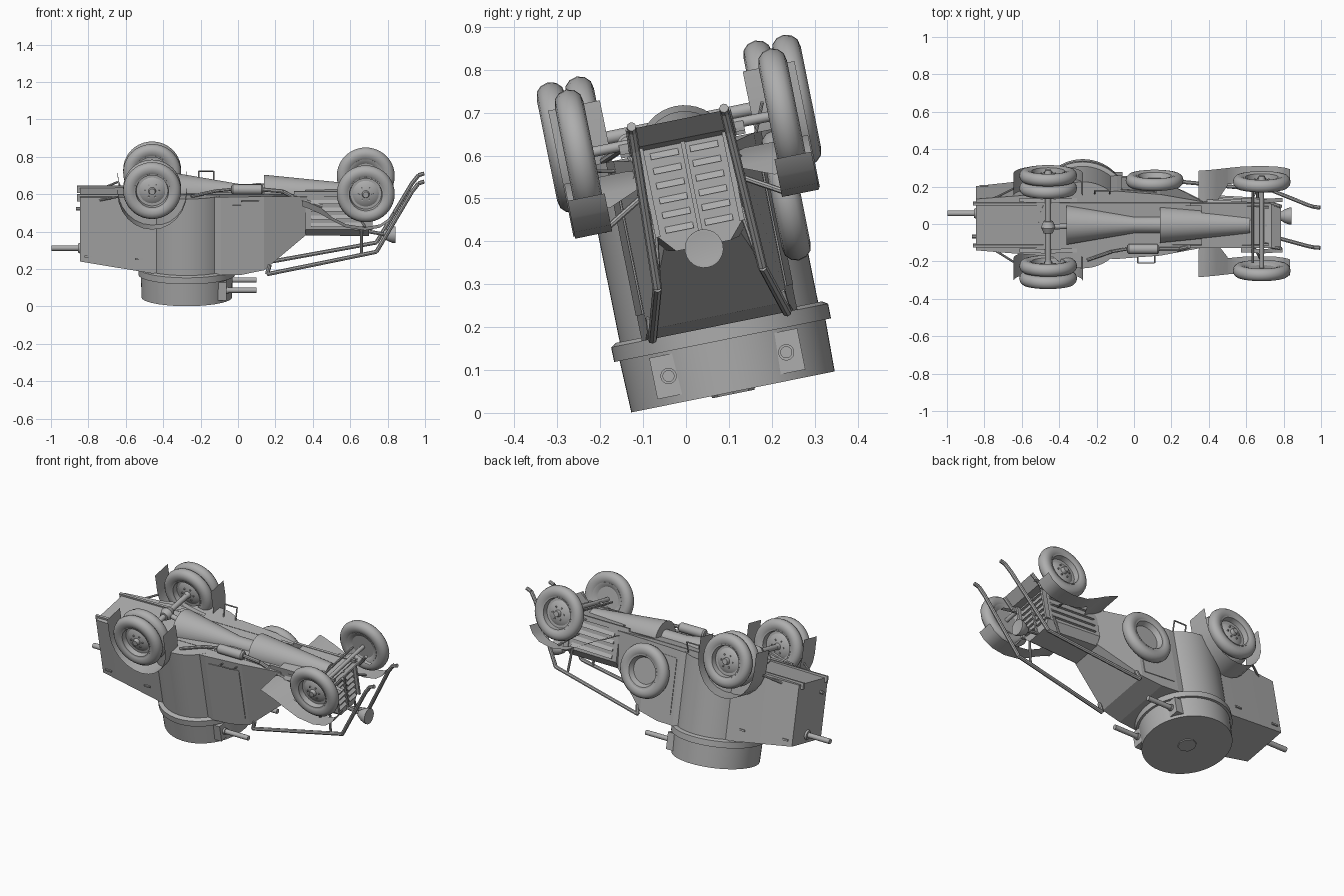
import bpy, bmesh, math
from mathutils import Matrix, Vector

# The car lies on its turret roof: built wheels-up, then rolled sideways
PLACE = Matrix.Translation((0, 0.11, 0.047)) @ Matrix.Rotation(math.radians(11.4), 4, 'X')
GREY = bpy.data.materials.new("plain_grey")
GREY.diffuse_color = (0.42, 0.42, 0.42, 1)


def finish(name, bm, angle=32):
    bmesh.ops.recalc_face_normals(bm, faces=bm.faces)
    bm.transform(PLACE)
    me = bpy.data.meshes.new(name)
    bm.to_mesh(me)
    bm.free()
    me.materials.append(GREY)
    for p in me.polygons:
        p.use_smooth = True
    me.set_sharp_from_angle(angle=math.radians(angle))
    ob = bpy.data.objects.new(name, me)
    bpy.context.collection.objects.link(ob)
    return ob


def box(name, lo, hi):
    bm = bmesh.new()
    size = [h - l for l, h in zip(lo, hi)]
    mid = [(h + l) / 2 for l, h in zip(lo, hi)]
    bmesh.ops.create_cube(bm, size=1, matrix=Matrix.Translation(mid) @ Matrix.Diagonal((*size, 1)))
    return finish(name, bm)


def lathe(name, prof, centre, axis, n=40, angle=32):
    """Spin (radius, along) points round the given axis."""
    bm = bmesh.new()
    q = Vector((0, 0, 1)).rotation_difference(Vector(axis))
    rings = []
    for r, a in prof:
        if r == 0:
            rings.append([bm.verts.new(q @ Vector((0, 0, a)) + Vector(centre))] * n)
        else:
            rings.append([bm.verts.new(q @ Vector((r * math.cos(2 * math.pi * i / n), r * math.sin(2 * math.pi * i / n), a))
                                       + Vector(centre)) for i in range(n)])
    for A, B in zip(rings, rings[1:]):
        for i in range(n):
            j = (i + 1) % n
            vs = list(dict.fromkeys((A[i], A[j], B[j], B[i])))
            if len(vs) > 2:
                bm.faces.new(vs)
    return finish(name, bm, angle)


def rod(name, a, b, r, n=12):
    d = Vector(b) - Vector(a)
    return lathe(name, [(0, 0), (r, 0), (r, d.length), (0, d.length)], a, d.normalized(), n)


def pipe(name, pts, r):
    for a, b in zip(pts, pts[1:]):
        rod(name, a, b, r, 8)


def loft(name, sections):
    """Skin equal-length closed sections and cap the ends."""
    bm = bmesh.new()
    rings = [[bm.verts.new(v) for v in s] for s in sections]
    n = len(rings[0])
    for A, B in zip(rings, rings[1:]):
        for i in range(n):
            bm.faces.new((A[i], A[(i + 1) % n], B[(i + 1) % n], B[i]))
    bm.faces.new(rings[0])
    bm.faces.new(rings[-1])
    return finish(name, bm, 5)


def sheet(name, prof, y0, y1, t=0.008):
    """Bent plate following (x, z) points; y0 may be a list for a shaped edge."""
    bm = bmesh.new()
    inner = y0 if isinstance(y0, list) else [y0] * len(prof)
    rows = [(bm.verts.new((x, y, z)), bm.verts.new((x, y1, z))) for (x, z), y in zip(prof, inner)]
    for (a, b), (c, d) in zip(rows, rows[1:]):
        bm.faces.new((a, b, d, c))
    bmesh.ops.solidify(bm, geom=bm.faces[:], thickness=t)
    return finish(name, bm, 25)


# Armoured hull: x, roof half-width, roof z, floor half-width, floor z
hull = [(-0.845, 0.14, 0.225, 0.14, 0.575), (-0.45, 0.172, 0.165, 0.172, 0.58), (-0.09, 0.185, 0.16, 0.185, 0.585),
        (0.02, 0.176, 0.16, 0.176, 0.585), (0.14, 0.167, 0.183, 0.167, 0.585), (0.37, 0.09, 0.365, 0.125, 0.575)]
loft("hull", [[(x, -a, zr), (x, a, zr), (x, b, zf), (x, -b, zf)] for x, a, zr, b, zf in hull])
lathe("turret_basket", [(0, 0.15), (0.236, 0.15), (0.236, 0.585), (0, 0.585)], (-0.274, 0, 0), (0, 0, 1), 64)

# Bonnet with side louvres and shuttered radiator
loft("bonnet", [[(x, -a, zt + 0.04), (x, -a + 0.035, zt), (x, a - 0.035, zt), (x, a, zt + 0.04), (x, a, 0.6), (x, -a, 0.6)]
                for x, a, zt in ((0.36, 0.12, 0.355), (0.70, 0.10, 0.35))])
for s in (-1, 1):
    for i in range(4):
        z = 0.41 + i * 0.042
        loft("bonnet_louvre", [[(x, s * (y - 0.005), z), (x, s * (y + 0.012), z), (x, s * (y - 0.005), z + 0.028)]
                               for x, y in ((0.39, 0.118), (0.67, 0.102))])
    for i in range(6):
        z = 0.395 + i * 0.035
        loft("radiator_shutter", [[(0.695, y, z), (0.714, y, z), (0.695, y, z + 0.02)] for y in (s * 0.014, s * 0.08)])
    box("radiator_frame", (0.69, min(s * 0.094, s * 0.106), 0.39), (0.72, max(s * 0.094, s * 0.106), 0.62))
box("radiator_centre_bar", (0.69, -0.005, 0.36), (0.71, 0.005, 0.6))
sheet("front_apron", [(0.70, 0.595), (0.735, 0.605), (0.785, 0.65)], -0.112, 0.112, 0.01)

# Turret with roof cap, ring and twin guns
c = (-0.274, 0, 0)
lathe("turret", [(0, 0.002), (0.242, 0.002), (0.245, 0.13), (0, 0.13)], c, (0, 0, 1), 64)
lathe("turret_ring", [(0, 0.125), (0.258, 0.125), (0.258, 0.16), (0.245, 0.168), (0, 0.168)], c, (0, 0, 1), 64)
lathe("roof_cap", [(0, -0.003), (0.05, -0.003), (0.055, 0.01), (0, 0.01)], c, (0, 0, 1), 8)
for s in (-1, 1):
    y = s * 0.14
    box("gun_mount", (-0.13, y - 0.036, 0.02), (-0.062, y + 0.036, 0.118))
    rod("gun_barrel", (-0.1, y, 0.068), (0.1, y, 0.068), 0.014, 16)
    rod("gun_sleeve", (-0.1, y, 0.068), (-0.05, y, 0.068), 0.019, 16)
rod("rear_gun", (-0.84, 0, 0.27), (-0.998, 0, 0.27), 0.015, 16)
lathe("rear_gun_ball", [(0, 0), (0.03, 0), (0.024, 0.012), (0, 0.016)], (-0.843, 0, 0.27), (-1, 0, 0), 24)

# Tapered gear and engine shields under the floor
lathe("rear_shield", [(0, -0.36), (0.107, -0.36), (0.045, 0.0), (0.045, 0.145), (0, 0.145)], (0, 0, 0.575), (1, 0, 0))
lathe("engine_shield", [(0, 0.14), (0.098, 0.14), (0.05, 0.62), (0, 0.62)], (0, 0, 0.57), (1, 0, 0))

# Wheels: (radius, outward offset) spun round the axle
tyre = [(0.092, 0.024), (0.102, 0.03), (0.12, 0.034), (0.138, 0.03), (0.15, 0.018), (0.155, 0), (0.15, -0.018),
        (0.138, -0.03), (0.12, -0.034), (0.102, -0.03), (0.092, -0.024), (0.092, 0.024)]
disc = [(0, 0.032), (0.016, 0.032), (0.02, 0.012), (0.05, 0.008), (0.07, -0.004), (0.084, -0.004), (0.088, 0.026),
        (0.096, 0.028), (0.096, -0.028), (0.086, -0.026), (0.07, -0.016), (0, -0.016)]
cover = [(0, -0.002), (0.075, -0.002), (0.088, 0.026), (0.098, 0.028), (0.098, -0.028), (0, -0.02)]


def wheel(name, x, y, z, s, rim=disc):
    lathe(name + "_tyre", tyre, (x, y, z), (0, s, 0), 40, 50)
    lathe(name + "_rim", rim, (x, y, z), (0, s, 0), 40, 30)
    for i in range(6 if rim is disc else 0):
        a = i * math.pi / 3
        p = Vector((x + 0.037 * math.cos(a), y, z + 0.037 * math.sin(a)))
        rod(name + "_nut", p, p + Vector((0, s * 0.016, 0)), 0.005, 6)


RX, RZ, FX, FZ = -0.459, 0.64, 0.683, 0.615
for s in (-1, 1):
    wheel("rear_outer", RX, s * 0.28, RZ, s)
    wheel("rear_inner", RX, s * 0.212, RZ, -s)
    wheel("front", FX, s * 0.242, FZ, s)
wheel("spare", 0.11, 0.212, 0.427, 1, cover)

# Axles, steering and leaf springs
rod("rear_axle", (RX, -0.28, RZ), (RX, 0.28, RZ), 0.016)
lathe("differential", [(0, -0.035), (0.025, -0.032), (0.038, 0), (0.025, 0.032), (0, 0.035)], (RX, 0, RZ), (0, 1, 0), 20)
rod("drive_shaft", (RX, 0, RZ), (-0.3, 0, 0.6), 0.015)
rod("front_axle", (FX, -0.23, FZ), (FX, 0.23, FZ), 0.012)
rod("steering_rod", (0.635, -0.2, FZ), (0.635, 0.2, FZ), 0.006, 8)
for s in (-1, 1):
    y0, y1 = sorted((s * 0.108, s * 0.122))
    box("rear_frame_rail", (-0.86, y0, 0.55), (0.3, y1, 0.587))
    box("front_frame_rail", (0.3, y0, 0.575), (0.735, y1, 0.603))
    for i, h in enumerate((0.17, 0.12, 0.07)):
        for x, z in ((RX, RZ - 0.03), (FX, FZ - 0.008)):
            k = h * (0.9 if x < 0 else 0.65)
            sheet("leaf_spring", [(x - k, z - 0.02 + i * 0.008), (x, z + i * 0.008), (x + k, z - 0.02 + i * 0.008)],
                  *sorted((s * 0.126, s * 0.148)), 0.007)
    rod("spring_hanger", (0.785, s * 0.115, 0.65), (0.735, s * 0.118, 0.59), 0.01, 8)
    # Rear mudguard: rounded crown with straight flaps
    arc = [(RX - 0.185 * math.cos(t * math.pi / 12), RZ - 0.01 - 0.2 * math.sin(t * math.pi / 12)) for t in range(13)]
    sheet("rear_mudguard", [(RX - 0.185, 0.73)] + arc + [(RX + 0.185, 0.73)], *sorted((s * 0.17, s * 0.293)))
    rod("mudguard_stay", (-0.74, s * 0.145, 0.56), (RX - 0.185, s * 0.2, 0.59), 0.006, 8)
    # Front mudguard sweeping back to the hull, widening into a chamfered wing
    sheet("front_mudguard", [(0.5, 0.48), (0.58, 0.44), (0.68, 0.425), (0.76, 0.44), (0.81, 0.475), (0.835, 0.515)],
          *sorted((s * 0.202, s * 0.29)))
    sheet("mudguard_wing", [(0.345, 0.555), (0.37, 0.547), (0.44, 0.515), (0.5, 0.48)],
          [s * v for v in (0.14, 0.11, 0.11, 0.195)], s * 0.29)
    rod("front_stay", (0.62, s * 0.1, 0.5), (0.68, s * 0.22, 0.43), 0.007, 8)
    # Long guard bars running ahead of the bonnet
    pipe("guard_bar", [(0.17, s * 0.155, 0.21), (0.155, s * 0.16, 0.16), (0.74, s * 0.125, 0.275),
                       (0.93, s * 0.112, 0.60), (0.965, s * 0.11, 0.645), (0.995, s * 0.11, 0.655)], 0.011)
    rod("guard_strut", (0.66, s * 0.125, 0.26), (0.66, s * 0.102, 0.42), 0.007, 8)

# Exhaust, headlamp, wire steps and tow hook
lathe("silencer", [(0, 0), (0.02, 0.004), (0.027, 0.012), (0.027, 0.165), (0.02, 0.173), (0, 0.177)],
      (-0.04, -0.125, 0.615), (1, 0, 0), 20)
pipe("exhaust_pipe", [(0.13, -0.125, 0.615), (0.24, -0.128, 0.605), (0.30, -0.12, 0.57), (0.45, -0.11, 0.52)], 0.011)
pipe("tail_pipe", [(-0.04, -0.125, 0.615), (-0.12, -0.14, 0.61), (-0.25, -0.19, 0.59)], 0.009)
lathe("headlamp", [(0, 0), (0.02, 0.004), (0.036, 0.03), (0.045, 0.055), (0.045, 0.066), (0.038, 0.066), (0, 0.058)],
      (0.775, 0, 0.343), (1, 0, 0), 24)
rod("headlamp_stem", (0.7, 0, 0.36), (0.785, 0, 0.345), 0.01, 8)
pipe("wire_step", [(-0.21, 0.17, 0.58), (-0.21, 0.2, 0.65), (-0.13, 0.2, 0.65), (-0.13, 0.17, 0.58)], 0.004)
pipe("wire_step", [(0.02, -0.17, 0.56), (0.02, -0.21, 0.57), (0.11, -0.21, 0.57), (0.11, -0.165, 0.56)], 0.004)
rod("tow_hook", (-0.84, -0.08, 0.5), (-0.865, -0.08, 0.5), 0.01, 8)
for s in (-1, 1):
    for x, z in ((-0.8, 0.25), (-0.53, 0.24)):
        w = 0.141 + 0.081 * (x + 0.845)
        box("rear_hinge", (x - 0.02, min(s * w, s * (w + 0.007)), z), (x + 0.02, max(s * w, s * (w + 0.007)), z + 0.01))
    # Side doors on the tapering flanks
    loft("side_door", [[(x, s * (y - 0.004), 0.22), (x, s * (y + 0.003), 0.22), (x, s * (y + 0.003), 0.54),
                        (x, s * (y - 0.004), 0.54)] for x, y in ((-0.07, 0.184), (0.12, 0.169))])
